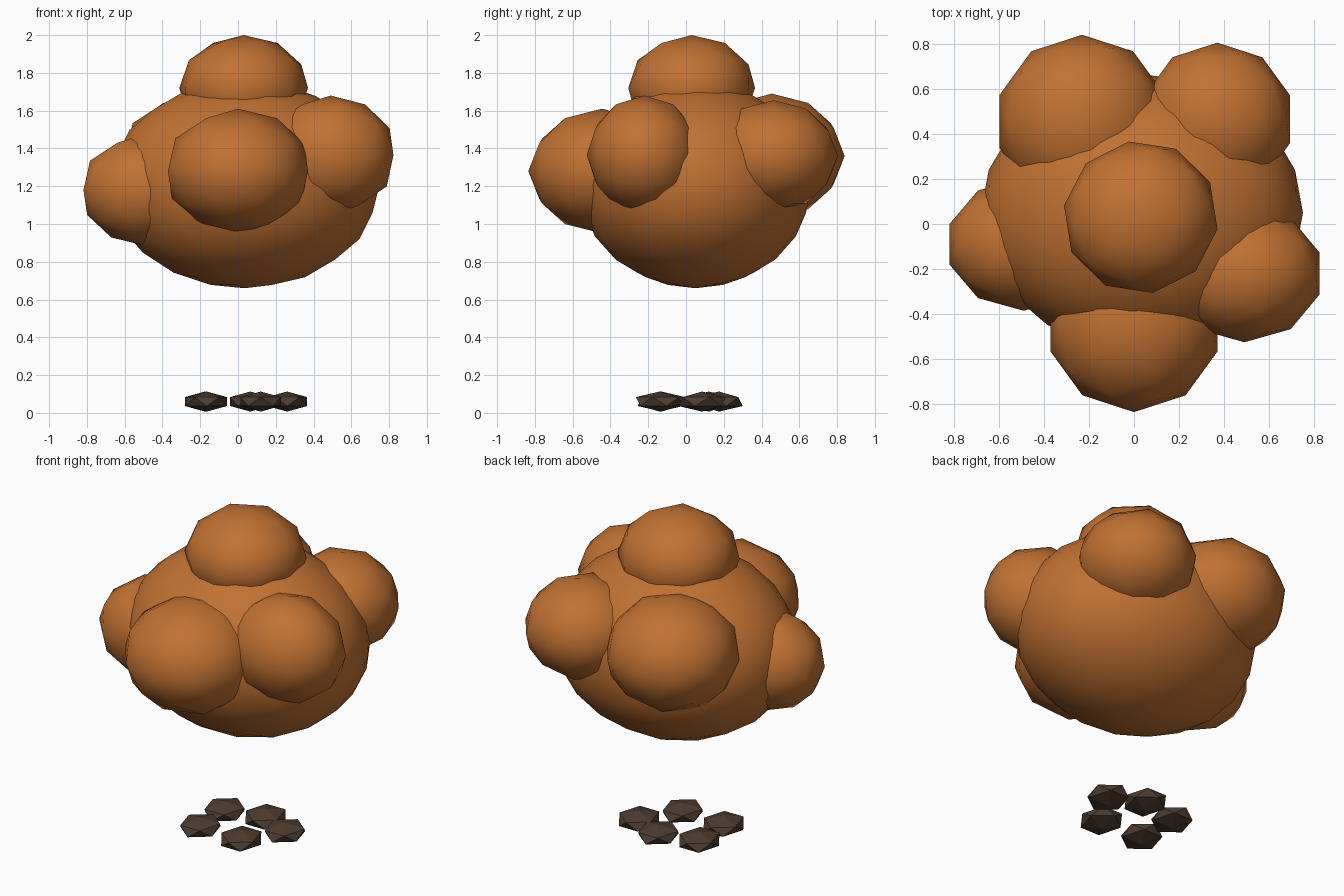
import bpy
import math

cube = bpy.data.objects.get("Cube")
if cube:
    bpy.data.objects.remove(cube)


def material(name, rgb):
    mat = bpy.data.materials.new(name)
    mat.use_nodes = True
    mat.diffuse_color = (*rgb, 1)
    bsdf = mat.node_tree.nodes["Principled BSDF"]
    bsdf.inputs["Base Color"].default_value = (*rgb, 1)
    bsdf.inputs["Roughness"].default_value = 0.9
    return mat


autumn = material("autumn orange", (0.53, 0.165, 0.032))
bark = material("dark brown", (0.075, 0.046, 0.03))


def blob(name, centre, radii, mat, detail=2, turn=0, smooth=True):
    """Squashed icosphere"""
    bpy.ops.mesh.primitive_ico_sphere_add(
        subdivisions=detail, radius=1, location=centre,
        rotation=(0, 0, math.radians(turn)))
    ob = bpy.context.object
    ob.name = name
    ob.scale = radii
    ob.data.materials.append(mat)
    if smooth:
        bpy.ops.object.shade_smooth()
    return ob


# Main crown mass
blob("crown_core", (0.035, 0.05, 1.21), (0.715, 0.615, 0.55), autumn, detail=3)

# Leaf clumps around the crown
clumps = {
    "crown_top": ((0.03, 0.03, 1.72), (0.345, 0.34, 0.28), 9),
    "clump_front": ((0.0, -0.445, 1.28), (0.39, 0.39, 0.33), 0),
    "clump_front_left": ((0.49, -0.22, 1.365), (0.35, 0.305, 0.315), 0),
    "clump_right": ((-0.49, -0.09, 1.18), (0.345, 0.295, 0.295), 0),
    "clump_back_right": ((-0.23, 0.455, 1.36), (0.385, 0.385, 0.33), 0),
    "clump_back_left": ((0.37, 0.465, 1.36), (0.34, 0.34, 0.295), 0),
}
for name, (centre, radii, turn) in clumps.items():
    blob(name, centre, radii, autumn, turn=turn)

# Ring of flat, faceted stones on the ground
stones = [(-0.175, 0.12), (0.065, 0.175), (0.26, 0.085), (0.12, -0.14), (-0.165, -0.13)]
for i, (x, y) in enumerate(stones):
    blob(f"ground_stone_{i + 1}", (x, y, 0.06), (0.14, 0.125, 0.053), bark,
         detail=1, turn=90 + 180 * (i % 2), smooth=False)
